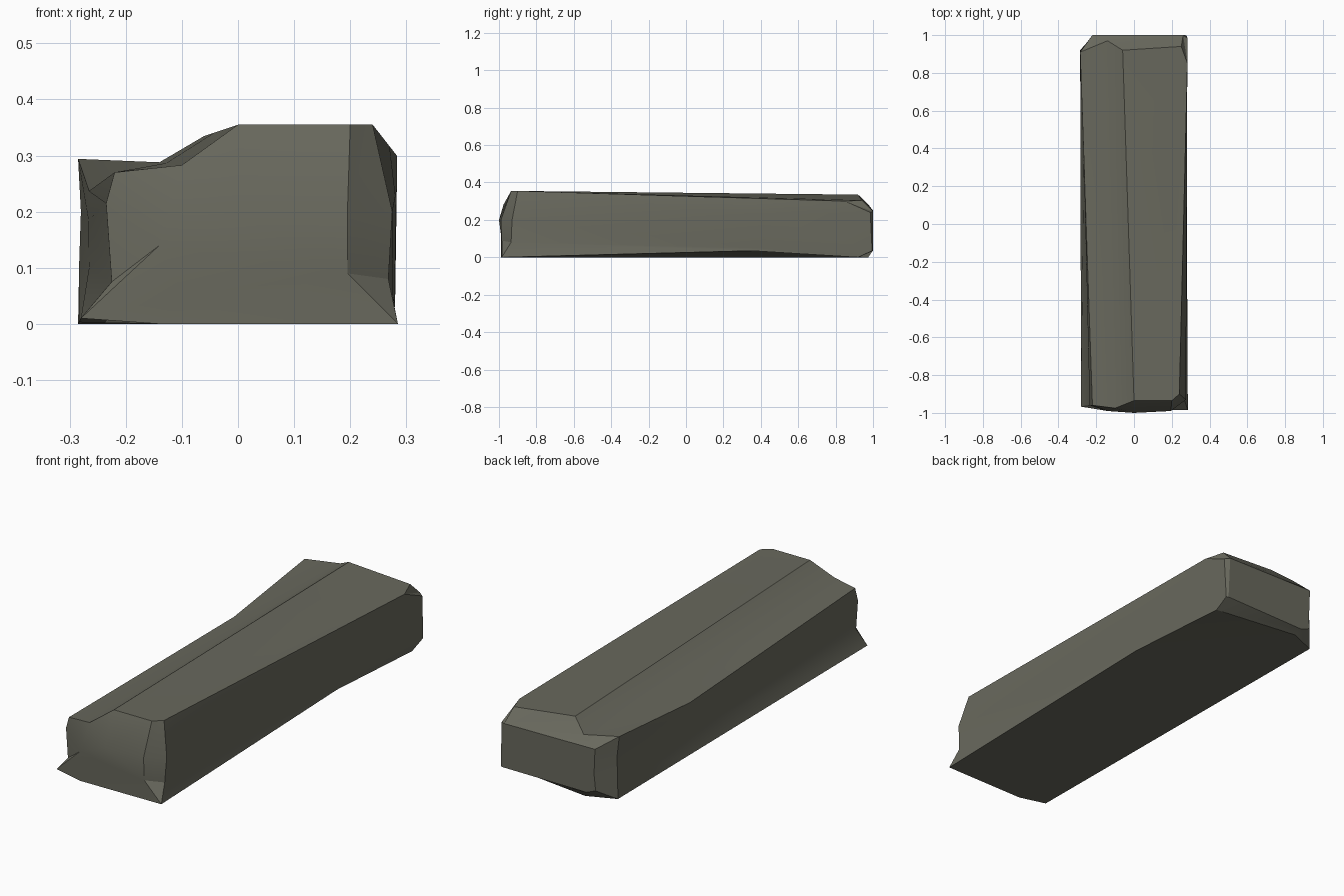
import bpy
import bmesh
import math
from mathutils import Vector

default_cube = bpy.data.objects.get("Cube")
if default_cube:
    bpy.data.objects.remove(default_cube, do_unlink=True)


def make_material(name, color):
    material = bpy.data.materials.new(name)
    material.use_nodes = True
    material.diffuse_color = color
    bsdf = material.node_tree.nodes["Principled BSDF"]
    bsdf.inputs["Base Color"].default_value = color
    bsdf.inputs["Roughness"].default_value = 0.9
    return material


stone_grey = make_material("stone grey", (0.14, 0.14, 0.11, 1))

# Lengthwise edges of the block: name, front end, back end
edges = [
    ("left_foot", (-.28, -.967, .01), (-.285, .92, 0)),
    ("left_waist", (-.225, -.96, .075), (-.283, .92, .11)),
    ("left_shoulder", (-.235, -.96, .215), (-.28, .92, .2)),
    ("left_rim", (-.22, -.96, .27), (-.285, .91, .294)),
    ("step", (-.1, -.975, .283), (-.14, .97, .288)),
    ("crest", (0, -.935, .355), (-.06, .92, .335)),
    ("top_corner", (.2, -.935, .355), (.25, .94, .305)),
    ("right_rim", (.24, -.9, .355), (.283, .85, .3)),
    ("right_shoulder", (.275, -.93, .2), (.283, .985, .24)),
    ("right_waist", (.268, -.935, .08), (.28, .995, .035)),
    ("right_foot", (.285, -.985, 0), (.275, .92, 0)),
    ("underside", (-.14, -.99, 0), (-.15, .975, 0)),
]

# Corners of the flat end faces, with the number of edges meeting at each
front_face = [((-.14, -.99, .14), 4), ((0, -1, .2), 2),
              ((.195, -.99, .2), 3), ((.195, -.985, .09), 2),
              ((-.1, -.99, .05), 1)]
back_face = [((-.22, .995, .05), 1), ((-.215, 1, .13), 2),
             ((-.22, 1, .25), 2), ((.26, 1, .245), 4),
             ((.27, 1, .035), 2), ((-.17, .995, .03), 1)]


def expand(corners):
    """Repeat each corner once per edge that runs into it."""
    return [Vector(point) for point, count in corners for _ in range(count)]


def middle_ring(position):
    """Cross-section along the block, with a sagging rim and hollow base."""
    ring = []
    for name, front, back in edges:
        point = Vector(front).lerp(Vector(back), position)
        if name == "left_rim":
            point.z -= 0.05
        elif name == "left_shoulder":
            point.z -= 0.02
        elif name == "right_foot":
            point.z += 0.035
        ring.append(point)
    return ring


def loft(name, rings, material):
    """Skin consecutive rings, close both ends and merge shared corners."""
    bm = bmesh.new()
    loops = [[bm.verts.new(point) for point in ring] for ring in rings]
    count = len(loops[0])
    for lower, upper in zip(loops, loops[1:]):
        for i in range(count):
            j = (i + 1) % count
            bm.faces.new((lower[i], lower[j], upper[j], upper[i]))
    bm.faces.new(loops[0])
    bm.faces.new(reversed(loops[-1]))
    bmesh.ops.remove_doubles(bm, verts=bm.verts, dist=0.001)
    bmesh.ops.recalc_face_normals(bm, faces=bm.faces)
    mesh = bpy.data.meshes.new(name)
    bm.to_mesh(mesh)
    bm.free()
    mesh.materials.append(material)
    block = bpy.data.objects.new(name, mesh)
    bpy.context.collection.objects.link(block)
    return block


# Worn stone block
stone_block = loft(
    "stone_block",
    [
        expand(front_face),
        [front for _, front, _ in edges],
        middle_ring(0.7),
        [back for _, _, back in edges],
        expand(back_face),
    ],
    stone_grey,
)

bpy.ops.object.select_all(action="DESELECT")
stone_block.select_set(True)
bpy.context.view_layer.objects.active = stone_block
bpy.ops.object.shade_smooth_by_angle(angle=math.radians(30))
